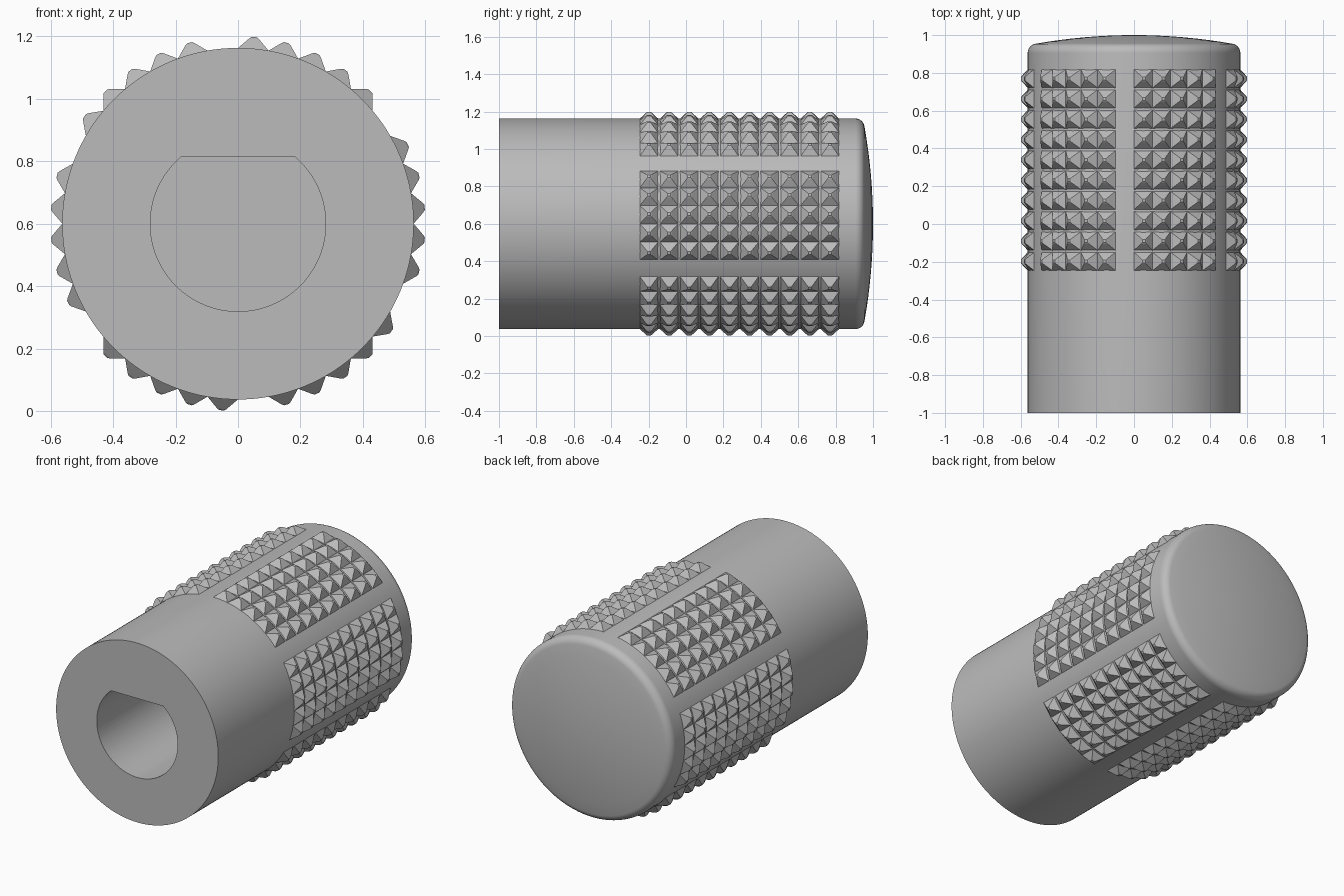
import bpy, bmesh
from math import sin, cos, acos, pi, radians
from mathutils import Matrix, Vector

cube = bpy.data.objects.get("Cube")
if cube:
    bpy.data.objects.remove(cube, do_unlink=True)

AXIS_Z = 0.6
RADIUS = 0.563
SEGMENTS = 144

grey = bpy.data.materials.new("grey plastic")
grey.use_nodes = True
colour = (0.5, 0.5, 0.5, 1)
grey.diffuse_color = colour
grey.node_tree.nodes["Principled BSDF"].inputs["Base Color"].default_value = colour


def finish(bm, name):
    bmesh.ops.recalc_face_normals(bm, faces=bm.faces)
    mesh = bpy.data.meshes.new(name)
    bm.to_mesh(mesh)
    bm.free()
    mesh.materials.append(grey)
    obj = bpy.data.objects.new(name, mesh)
    obj.location.z = AXIS_Z
    bpy.context.collection.objects.link(obj)
    return obj


# Body: profile of (radius, y) with a rounded rim and shallow domed end
fillet, rim_r, rim_y = 0.05, RADIUS - 0.05, 0.905
profile = [(0, -1), (RADIUS, -1)]
for i in range(9):
    a = radians(80) * i / 8
    profile.append((rim_r + fillet * cos(a), rim_y + fillet * sin(a)))
edge_r, edge_y = profile[-1]
for i in range(1, 9):
    r = edge_r * (1 - i / 8)
    profile.append((r, 1 - (1 - edge_y) * (r / edge_r) ** 2))

bm = bmesh.new()
verts = [bm.verts.new((0, y, r)) for r, y in profile]
edges = [bm.edges.new(pair) for pair in zip(verts, verts[1:])]
bmesh.ops.spin(bm, geom=verts + edges, cent=(0, 0, 0), axis=(0, 1, 0),
               angle=2 * pi, steps=SEGMENTS, use_duplicate=False)
bmesh.ops.remove_doubles(bm, verts=bm.verts, dist=0.0001)
body = finish(bm, "grip_body")

# D-shaped shaft bore cut into the front
BORE_R, FLAT, BORE_END = 0.281, 0.215, 0.3
start = acos(FLAT / BORE_R)
bm = bmesh.new()
outline = []
for i in range(65):
    a = start + (2 * pi - 2 * start) * i / 64
    outline.append(bm.verts.new((BORE_R * sin(a), -1.1, BORE_R * cos(a))))
face = bm.faces.new(outline)
ext = bmesh.ops.extrude_face_region(bm, geom=[face], use_keep_orig=True)
bmesh.ops.translate(bm, vec=(0, BORE_END + 1.1, 0),
                    verts=[g for g in ext["geom"] if isinstance(g, bmesh.types.BMVert)])
cutter = finish(bm, "bore_cutter")
cutter.hide_render = True

bpy.context.view_layer.objects.active = body
body.select_set(True)
cut = body.modifiers.new("bore", 'BOOLEAN')
cut.operation = 'DIFFERENCE'
cut.solver = 'EXACT'
cut.object = cutter
bpy.ops.object.modifier_apply(modifier=cut.name)
bpy.data.objects.remove(cutter, do_unlink=True)
bpy.ops.object.shade_smooth_by_angle(angle=radians(30))

# Grip studs: six pads of 5 x 10 blunt pyramids around the body
PITCH, HALF, FIRST_Y = 0.1075, 0.049, -0.198
LAYERS = [(HALF, 0.5605), (0.015, 0.595), (0.008, 0.6)]


def add_stud(bm, angle, y):
    turn = Matrix.Rotation(angle, 4, 'Y')
    rings = []
    for h, r in LAYERS:
        rings.append([bm.verts.new(turn @ Vector((sx * h, y + sy * h, r)))
                      for sx, sy in ((-1, -1), (1, -1), (1, 1), (-1, 1))])
    for low, high in zip(rings, rings[1:]):
        for i in range(4):
            j = (i + 1) % 4
            bm.faces.new((low[i], low[j], high[j], high[i]))
    bm.faces.new(rings[-1])
    bm.faces.new(rings[0][::-1])


for pad in range(6):
    bm = bmesh.new()
    for column in range(5):
        for row in range(10):
            add_stud(bm, radians(60 * pad + 5 + 10 * column), FIRST_Y + PITCH * row)
    finish(bm, f"grip_pad_{pad + 1}")
